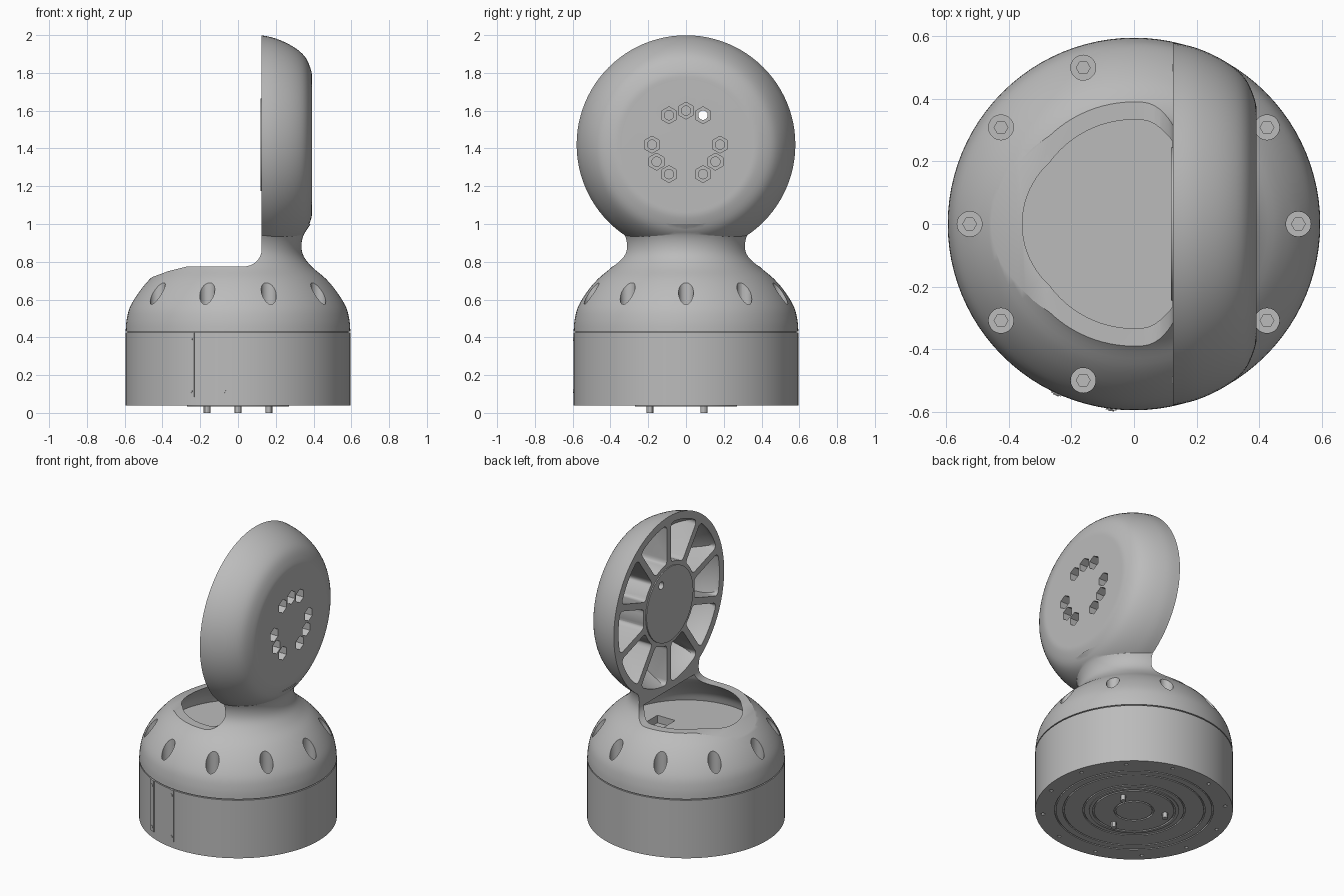
import bpy, bmesh, math
from math import sin, cos, pi, radians
from mathutils import Matrix, Vector

if "Cube" in bpy.data.objects:
    bpy.data.objects.remove(bpy.data.objects["Cube"])

GREY = (0.5, 0.5, 0.5, 1)
mat = bpy.data.materials.new("light grey")
mat.use_nodes = True
mat.diffuse_color = GREY
mat.node_tree.nodes["Principled BSDF"].inputs["Base Color"].default_value = GREY

DISC_Z = 1.42
TO_X = Matrix.Translation((0, 0, DISC_Z)) @ Matrix.Rotation(pi / 2, 4, 'Y')


def finish(bm, name):
    bmesh.ops.recalc_face_normals(bm, faces=bm.faces)
    me = bpy.data.meshes.new(name)
    bm.to_mesh(me)
    bm.free()
    me.materials.append(mat)
    ob = bpy.data.objects.new(name, me)
    bpy.context.collection.objects.link(ob)
    return ob


def smooth_curve(pts, n=4):
    """Catmull-Rom curve through a few profile points."""
    p = [Vector(q) for q in [pts[0]] + pts + [pts[-1]]]
    out = []
    for a, b, c, d in zip(p, p[1:], p[2:], p[3:]):
        for i in range(n):
            t = i / n
            out.append(0.5 * (2 * b + (c - a) * t + (2 * a - 5 * b + 4 * c - d) * t * t
                              + (3 * b - a - 3 * c + d) * t ** 3))
    return [tuple(v) for v in out] + [pts[-1]]


def revolve(name, profile, matrix=Matrix(), steps=96):
    bm = bmesh.new()
    vs = [bm.verts.new((r, 0, z)) for r, z in profile]
    es = [bm.edges.new(pair) for pair in zip(vs, vs[1:])]
    bmesh.ops.spin(bm, geom=vs + es, cent=(0, 0, 0), axis=(0, 0, 1),
                   angle=2 * pi, steps=steps, use_merge=True)
    bmesh.ops.remove_doubles(bm, verts=bm.verts, dist=1e-5)
    bmesh.ops.transform(bm, matrix=matrix, verts=bm.verts)
    return finish(bm, name)


def add_prism(bm, pts, depth):
    """Extrude a closed polygon of 3D points along the depth vector."""
    face = bm.faces.new([bm.verts.new(p) for p in pts])
    new = bmesh.ops.extrude_face_region(bm, geom=[face], use_keep_orig=True)["geom"]
    bmesh.ops.translate(bm, vec=depth, verts=[g for g in new if isinstance(g, bmesh.types.BMVert)])


def add_rod(bm, x, y, z0, z1, r, n=20, matrix=Matrix()):
    ring = [matrix @ Vector((x + r * cos(2 * pi * i / n), y + r * sin(2 * pi * i / n), z0))
            for i in range(n)]
    add_prism(bm, ring, matrix.to_3x3() @ Vector((0, 0, z1 - z0)))


def boolean(ob, other, op='DIFFERENCE'):
    other.hide_render = True
    m = ob.modifiers.new("bool", 'BOOLEAN')
    m.object, m.operation, m.solver = other, op, 'EXACT'
    me = bpy.data.meshes.new_from_object(ob.evaluated_get(bpy.context.evaluated_depsgraph_get()))
    ob.modifiers.clear()
    ob.data = me
    bpy.data.objects.remove(other)


def smooth(ob):
    bpy.ops.object.select_all(action='DESELECT')
    ob.select_set(True)
    bpy.context.view_layer.objects.active = ob
    bpy.ops.object.shade_smooth_by_angle(angle=radians(30))


# Domed shell with neck, joined to the upright disc
dome = smooth_curve([(.595, .432), (.59, .49), (.572, .56), (.525, .64), (.465, .71), (.395, .77),
                     (.35, .825), (.336, .88), (.347, .94), (.385, 1.0)])
shell = revolve("domed_arm", [(0, .432)] + dome + [(0, 1.0)])
rim = smooth_curve([(.58, .12), (.562, .2), (.52, .29), (.465, .355), (.39, .388), (.34, .392)])
boolean(shell, revolve("disc", [(0, .05), (.58, .05)] + rim + [(0, .392)], TO_X), 'UNION')

# Cut away the top of the dome in front of the disc face, with a fillet
bm = bmesh.new()
fillet = [(.03 + .095 * sin(a), .865 - .09 * cos(a)) for a in [i * pi / 16 for i in range(9)]]
side = [(-.7, .61), (-.47, .713), (-.37, .75), (-.27, .775)] + fillet + [(.125, 2.2), (-.7, 2.2)]
add_prism(bm, [(x, -.8, z) for x, z in side], Vector((0, 1.6, 0)))
boolean(shell, finish(bm, "opening_cutter"))

# Hollow inside of the dome
inner = smooth_curve([(.46, .6), (.445, .65), (.41, .7), (.355, .755), (.31, .8), (.29, .85)])
boolean(shell, revolve("cavity_cutter", [(0, .6)] + inner + [(0, .85)]))

# Raised hub plate on the disc face
boolean(shell, revolve("hub", [(0, .118), (.245, .118), (.245, .15), (0, .15)], TO_X), 'UNION')

# Ten rounded pockets between the spokes
bm = bmesh.new()
HALF = pi / 10
for k in range(10):
    mid = HALF + k * 2 * HALF
    pts = []
    for r, direction in ((.53, 1), (.27, -1)):
        h = HALF - math.asin(.022 / r)
        for i in range(9):
            a = mid + direction * h * (i / 4 - 1)
            pts.append((.05, r * sin(a), DISC_Z + r * cos(a)))
    add_prism(bm, pts, Vector((.4, 0, 0)))
corners = [e for e in bm.edges if abs(e.verts[0].co.x - e.verts[1].co.x) > .3
           and e.calc_face_angle(0) > 1]
bmesh.ops.recalc_face_normals(bm, faces=bm.faces)
bmesh.ops.bevel(bm, geom=corners, offset=.03, segments=4, profile=.5, affect='EDGES')
pockets = finish(bm, "pocket_cutters")
bowl = smooth_curve([(.535, .12), (.515, .19), (.475, .265), (.425, .315), (.36, .34)])
boolean(pockets, revolve("bowl", [(0, .02), (.535, .02)] + bowl + [(0, .34)], TO_X), 'INTERSECT')
boolean(shell, pockets)

# Hexagonal recesses and holes in the outer face of the disc, one going through
heads, holes = bmesh.new(), bmesh.new()
for deg in (0, 60, 90, 120, 180, 210, 240, 300, 330):
    y, z = .18 * cos(radians(deg)), .18 * sin(radians(deg))
    add_rod(heads, -z, y, .33, .5, .045, 6, TO_X)
    add_rod(holes, -z, y, 0 if deg == 60 else .27, .5, .025, 16, TO_X)

# Ten counterbores with hex sockets around the dome
for k in range(10):
    x, y = .525 * cos(k * pi / 5), .525 * sin(k * pi / 5)
    add_rod(heads, x, y, .53, .8, .04)
    add_rod(holes, x, y, .5, .8, .022, 6)

# Slot in the floor under the arm
add_prism(holes, [(.15, -.1, .55), (.28, -.1, .55), (.28, .1, .55), (.15, .1, .55)],
          Vector((0, 0, .1)))
boolean(shell, finish(heads, "head_cutters"))
boolean(shell, finish(holes, "hole_cutters"))
smooth(shell)

# Round base with grooved underside and a seam at the top
profile = [(0, .035)]
for r in (.11, .24):
    profile += [(r, .035), (r, .045), (r + .01, .045), (r + .01, .035)]
profile += [(.27, .035), (.27, .04)]
for r in (.3, .42, .47):
    profile += [(r, .04), (r, .05), (r + .008, .05), (r + .008, .04)]
profile += [(.595, .04), (.595, .425), (.586, .425), (.586, .436), (0, .436)]
base = revolve("base", profile)
bm = bmesh.new()
for k in range(12):
    a = (k + .5) * pi / 6
    add_rod(bm, .55 * cos(a), .55 * sin(a), 0, .06, .012, 10)
boolean(base, finish(bm, "base_hole_cutters"))
smooth(base)

# Three pegs under the base
bm = bmesh.new()
for deg in (30, 150, 270):
    add_rod(bm, .19 * cos(radians(deg)), .19 * sin(radians(deg)), 0, .05, .018, 12)
smooth(finish(bm, "locating_pegs"))

# Two vertical rails with screws on the front of the base
bm = bmesh.new()
for x in (-.2475, -.0725):
    turn = Matrix.Rotation(math.asin(x / .595), 4, 'Z')
    box = bmesh.ops.create_cube(bm, size=1, matrix=turn @ Matrix.Translation((0, -.592, .255))
                                @ Matrix.Diagonal((.035, .014, .34, 1)))
    for z in (.115, .39):
        add_rod(bm, 0, 0, 0, .012, .009, 10,
                turn @ Matrix.Translation((0, -.59, z)) @ Matrix.Rotation(pi / 2, 4, 'X'))
finish(bm, "front_rails")
